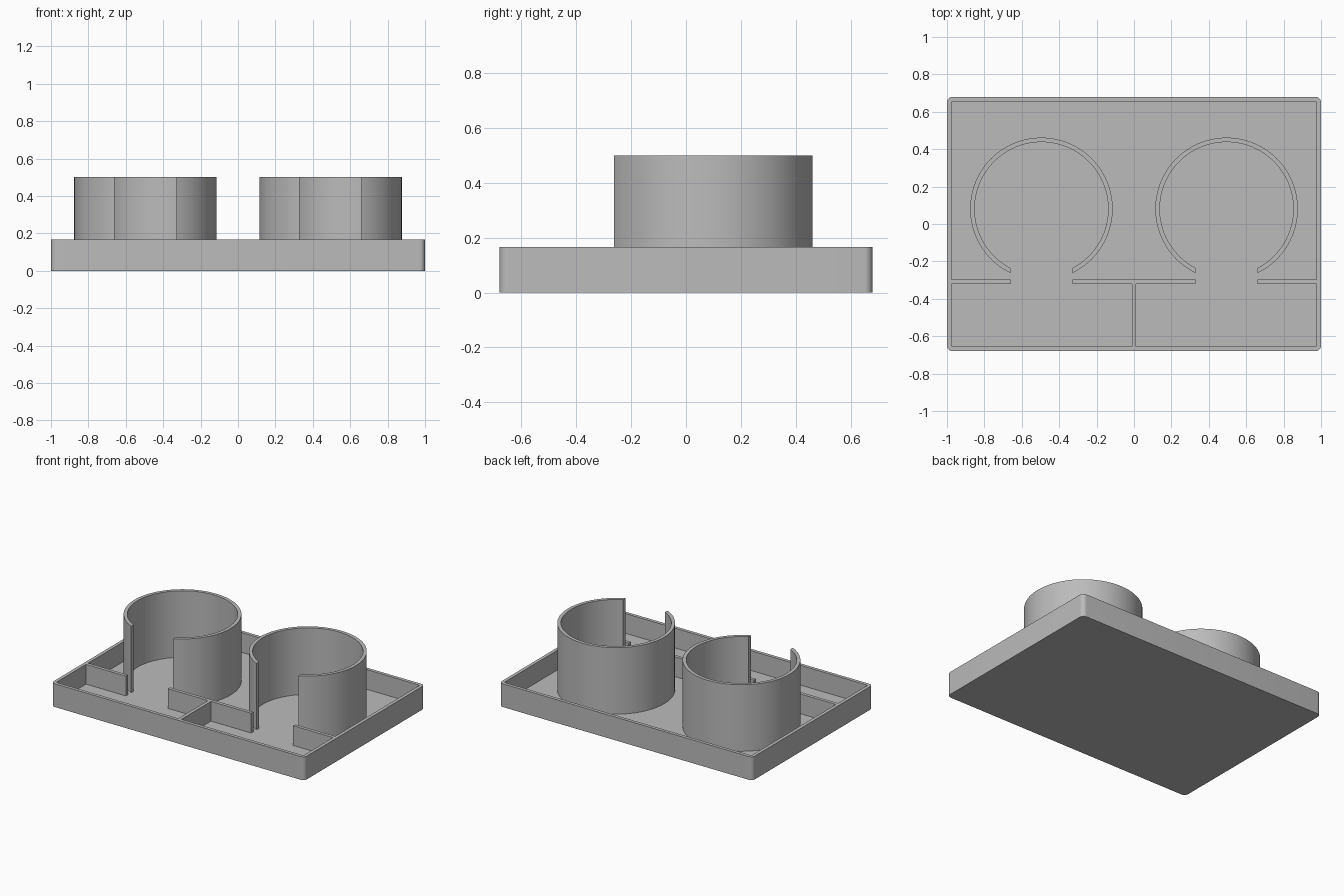
import bpy, bmesh
from math import sin, cos, asin, pi, radians

default = bpy.data.objects.get("Cube")
if default:
    bpy.data.objects.remove(default, do_unlink=True)

# Main dimensions
HALF_X, HALF_Y, RIM = 1.0, 0.68, 0.166
WALL, FLOOR = 0.024, 0.025
CUP_X, CUP_Y, CUP_TOP = 0.495, 0.081, 0.5
R_OUT, R_IN = 0.381, 0.357
GAP = 0.166            # half width of each opening
DIV_Y0, DIV_Y1 = -0.321, -0.297

grey = bpy.data.materials.new("plain grey")
grey.use_nodes = True
colour = (0.5, 0.5, 0.5, 1)
grey.diffuse_color = colour
grey.node_tree.nodes["Principled BSDF"].inputs["Base Color"].default_value = colour


def loft(name, rings):
    """Skin a row of matching closed rings and cap both ends."""
    bm = bmesh.new()
    loops = [[bm.verts.new(p) for p in ring] for ring in rings]
    n = len(loops[0])
    for a, b in zip(loops, loops[1:]):
        for i in range(n):
            j = (i + 1) % n
            bm.faces.new((a[i], a[j], b[j], b[i]))
    bm.faces.new(loops[0][::-1])
    bm.faces.new(loops[-1])
    bmesh.ops.recalc_face_normals(bm, faces=bm.faces)
    mesh = bpy.data.meshes.new(name)
    bm.to_mesh(mesh)
    bm.free()
    mesh.materials.append(grey)
    obj = bpy.data.objects.new(name, mesh)
    bpy.context.collection.objects.link(obj)
    bpy.ops.object.select_all(action="DESELECT")
    obj.select_set(True)
    bpy.context.view_layer.objects.active = obj
    bpy.ops.object.shade_smooth_by_angle(angle=radians(30))
    return obj


def rounded_rect(hx, hy, r, z, steps=8):
    pts = []
    for k, (sx, sy) in enumerate(((1, 1), (-1, 1), (-1, -1), (1, -1))):
        for i in range(steps + 1):
            a = (k + i / steps) * pi / 2
            pts.append((sx * (hx - r) + r * cos(a), sy * (hy - r) + r * sin(a), z))
    return pts


def slab(name, x0, x1, y0, y1):
    corners = ((x0, y0), (x1, y0), (x1, y1), (x0, y1))
    return loft(name, [[(x, y, z) for x, y in corners] for z in (FLOOR, RIM)])


def open_cup(name, cx, steps=96):
    """Round wall whose front opening is cut straight back."""
    rings = []
    a_out, a_in = asin(GAP / R_OUT), asin(GAP / R_IN)
    for i in range(steps + 1):
        t = i / steps
        ring = []
        for r, a0, z in ((R_OUT, a_out, FLOOR), (R_OUT, a_out, CUP_TOP),
                         (R_IN, a_in, CUP_TOP), (R_IN, a_in, FLOOR)):
            a = -pi / 2 + a0 + t * (2 * pi - 2 * a0)
            ring.append((cx + r * cos(a), CUP_Y + r * sin(a), z))
        rings.append(ring)
    return loft(name, rings)


# Tray with rounded corners and a thin rim
ix, iy = HALF_X - WALL, HALF_Y - WALL
loft("tray", [rounded_rect(HALF_X, HALF_Y, 0.03, 0),
              rounded_rect(HALF_X, HALF_Y, 0.03, RIM),
              rounded_rect(ix, iy, 0.008, RIM),
              rounded_rect(ix, iy, 0.008, FLOOR)])

# Cups and the outer dividers beside their openings
for side, s in (("left", 1), ("right", -1)):
    open_cup(side + "_cup", s * CUP_X)
    x0, x1 = sorted((s * (CUP_X + GAP), s * ix))
    slab(side + "_divider", x0, x1, DIV_Y0, DIV_Y1)

# Middle divider and the short wall joining it to the front rim
slab("middle_divider", GAP - CUP_X, CUP_X - GAP, DIV_Y0, DIV_Y1)
slab("front_partition", -WALL / 2, WALL / 2, -iy, DIV_Y0)
